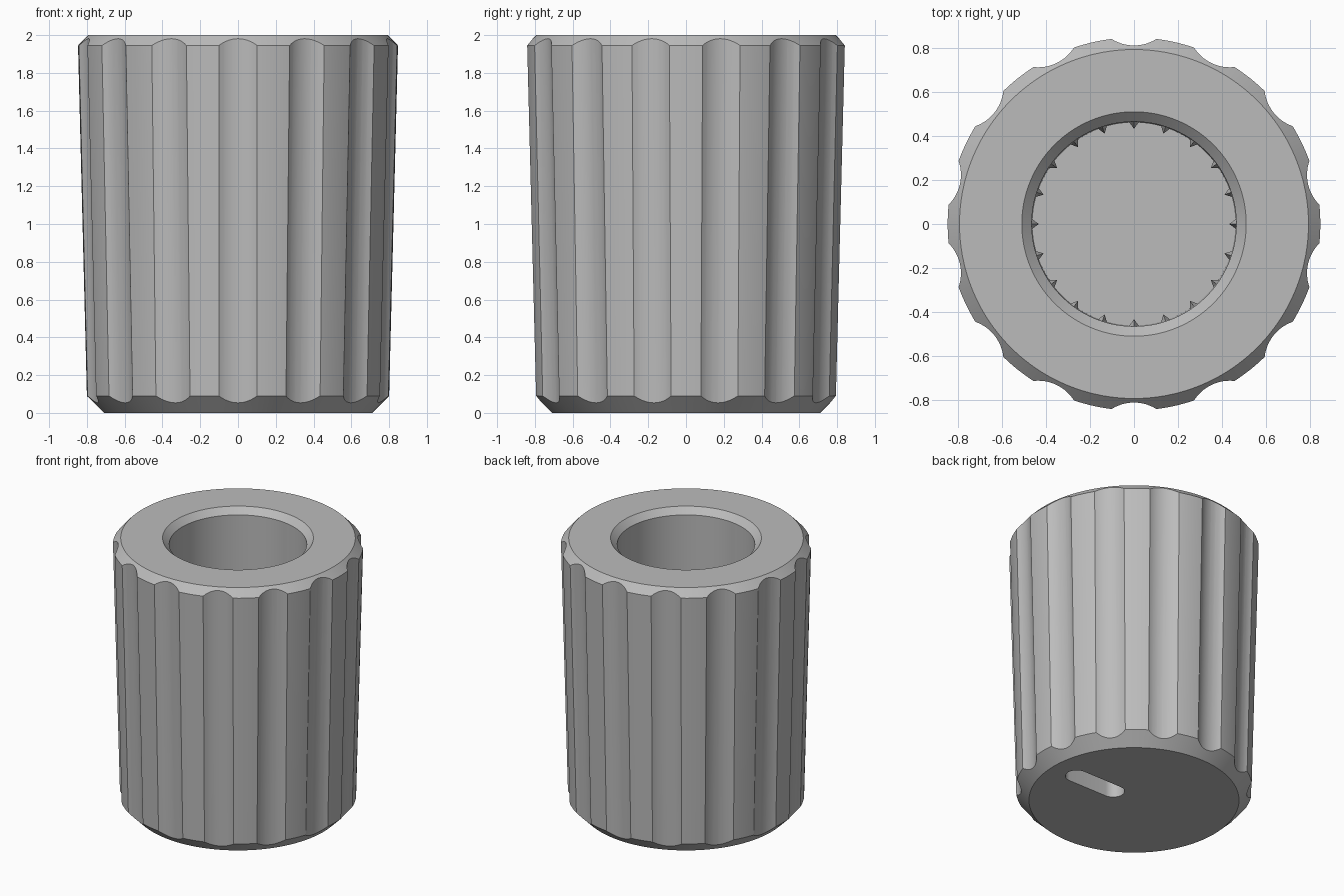
import bpy, bmesh
from math import pi, sin, cos, atan, radians
from mathutils import Matrix, Vector

cube = bpy.data.objects.get("Cube")
if cube:
    bpy.data.objects.remove(cube, do_unlink=True)

FLUTES, RIBS = 14, 20
FLOOR_Z, BORE = 0.35, 0.465

grey = bpy.data.materials.new("plain_grey")
grey.use_nodes = True
colour = (0.5, 0.5, 0.5, 1)
grey.diffuse_color = colour
grey.node_tree.nodes["Principled BSDF"].inputs["Base Color"].default_value = colour


def make_object(name, bm):
    bmesh.ops.recalc_face_normals(bm, faces=bm.faces)
    mesh = bpy.data.meshes.new(name)
    bm.to_mesh(mesh)
    bm.free()
    mesh.materials.append(grey)
    obj = bpy.data.objects.new(name, mesh)
    bpy.context.collection.objects.link(obj)
    return obj


def activate(obj):
    bpy.ops.object.select_all(action='DESELECT')
    obj.select_set(True)
    bpy.context.view_layer.objects.active = obj


def cut(obj, cutter):
    cutter.hide_render = True
    mod = obj.modifiers.new("cut", 'BOOLEAN')
    mod.operation, mod.solver, mod.object = 'DIFFERENCE', 'EXACT', cutter
    activate(obj)
    bpy.ops.object.modifier_apply(modifier=mod.name)
    bpy.data.objects.remove(cutter, do_unlink=True)


# Body: tapered, chamfered outside with a blind bore from the top
profile = [(0.71, 0), (0.80, 0.09), (0.847, 1.945), (0.793, 2),
           (0.51, 2), (BORE, 1.955), (BORE - 0.004, FLOOR_Z)]
segments = FLUTES * 10
bm = bmesh.new()
rings = [[bm.verts.new((r * cos(2 * pi * i / segments), r * sin(2 * pi * i / segments), z))
          for i in range(segments)] for r, z in profile]
for low, high in zip(rings, rings[1:]):
    for i in range(segments):
        j = (i + 1) % segments
        bm.faces.new((low[i], low[j], high[j], high[i]))
bm.faces.new(rings[0])
bm.faces.new(rings[-1])
body = make_object("knob_body", bm)

# Grip flutes: a ring of cylinders leaning with the taper
radius = 0.187
bm = bmesh.new()
for i in range(FLUTES):
    place = (Matrix.Rotation(2 * pi * i / FLUTES - pi / 2, 4, 'Z')
             @ Matrix.Translation((0.787 + radius, 0, 1))
             @ Matrix.Rotation(atan(0.025), 4, 'Y'))
    bmesh.ops.create_cone(bm, cap_ends=True, segments=64, radius1=radius,
                          radius2=radius, depth=2.6, matrix=place)
cut(body, make_object("flute_cutter", bm))

# Indicator slot in the underside
slot_r, slot_half, steps = 0.078, 0.16, 16
bm = bmesh.new()
outline = []
for side in (1, -1):
    for i in range(steps + 1):
        a = pi * i / steps - pi / 2
        outline.append(bm.verts.new((0.345 + side * (slot_half + slot_r * cos(a)),
                                     side * slot_r * sin(a), -0.1)))
face = bm.faces.new(outline)
extruded = bmesh.ops.extrude_face_region(bm, geom=[face])["geom"]
bmesh.ops.translate(bm, vec=(0, 0, 0.25),
                    verts=[v for v in extruded if isinstance(v, bmesh.types.BMVert)])
cut(body, make_object("slot_cutter", bm))
activate(body)
bpy.ops.object.shade_smooth_by_angle(angle=radians(18))

# Gripping ribs low in the bore, each a pointed triangular prism
bm = bmesh.new()
section = [(BORE + 0.01, -0.03), (BORE - 0.033, 0), (BORE + 0.01, 0.03)]
for k in range(RIBS):
    turn = Matrix.Rotation(2 * pi * k / RIBS, 3, 'Z')
    low, high = [[bm.verts.new(turn @ Vector((x, y, z))) for x, y in section]
                 for z in (FLOOR_Z - 0.01, 1.1)]
    tip = bm.verts.new(turn @ Vector((BORE + 0.01, 0, 1.2)))
    bm.faces.new(low)
    for i in range(3):
        j = (i + 1) % 3
        bm.faces.new((low[i], low[j], high[j], high[i]))
        bm.faces.new((high[i], high[j], tip))
make_object("bore_ribs", bm)
